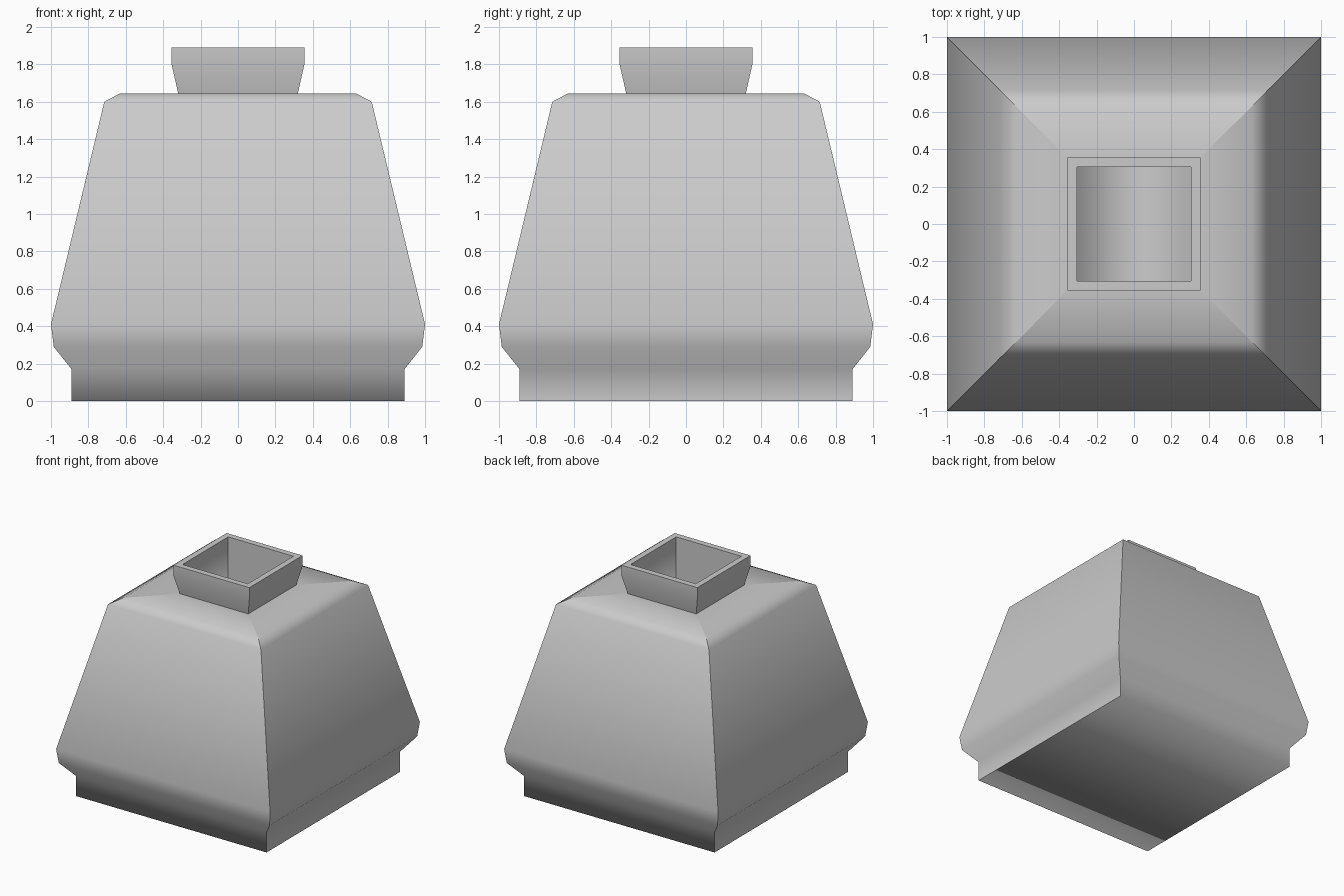
import bpy
import bmesh

cube = bpy.data.objects.get("Cube")
if cube:
    bpy.data.objects.remove(cube)

GREY = (0.6, 0.6, 0.6, 1.0)
grey = bpy.data.materials.new("plain_grey")
grey.use_nodes = True
grey.diffuse_color = GREY
grey.node_tree.nodes["Principled BSDF"].inputs["Base Color"].default_value = GREY


def square_loft(name, profile, cap, soft_axis, sharp_rings=()):
    """Stack square rings (half width, height); cap the 'first' or 'last' ring.
    The cap blends smoothly into the walls that face along soft_axis."""
    bm = bmesh.new()
    rings = [[bm.verts.new((sx * r, sy * r, z))
              for sx, sy in ((-1, -1), (1, -1), (1, 1), (-1, 1))]
             for r, z in profile]

    # Walls, smooth up the profile
    for low, high in zip(rings, rings[1:]):
        for i in range(4):
            j = (i + 1) % 4
            bm.faces.new((low[i], low[j], high[j], high[i]))
    cap_ring = rings[0] if cap == "first" else rings[-1]
    bm.faces.new(cap_ring[::-1] if cap == "first" else cap_ring)
    for face in bm.faces:
        face.smooth = True

    # Hard corner edges, rim edges and two of the four cap edges
    for low, high in zip(rings, rings[1:]):
        for a, b in zip(low, high):
            bm.edges.get((a, b)).smooth = False
    for k, ring in enumerate(rings):
        for i in range(4):
            a, b = ring[i], ring[(i + 1) % 4]
            middle = (a.co + b.co) / 2
            cap_edge = ring is cap_ring and abs(middle[soft_axis]) < 0.01
            if k in sharp_rings or cap_edge:
                bm.edges.get((a, b)).smooth = False

    mesh = bpy.data.meshes.new(name)
    bm.to_mesh(mesh)
    bm.free()
    mesh.materials.append(grey)
    obj = bpy.data.objects.new(name, mesh)
    bpy.context.collection.objects.link(obj)
    return obj


# Tapered body with a narrower foot and a chamfered shoulder
square_loft("body", [
    (0.89, 0.0), (0.89, 0.17), (0.985, 0.29), (1.0, 0.41),
    (0.715, 1.60), (0.63, 1.645), (0.32, 1.645),
], cap="first", soft_axis=1)

# Flared neck with a flat rim and a square well inside
square_loft("neck", [
    (0.32, 1.645), (0.355, 1.80), (0.355, 1.89),
    (0.305, 1.89), (0.305, 1.35),
], cap="last", soft_axis=0, sharp_rings=(2, 3))
